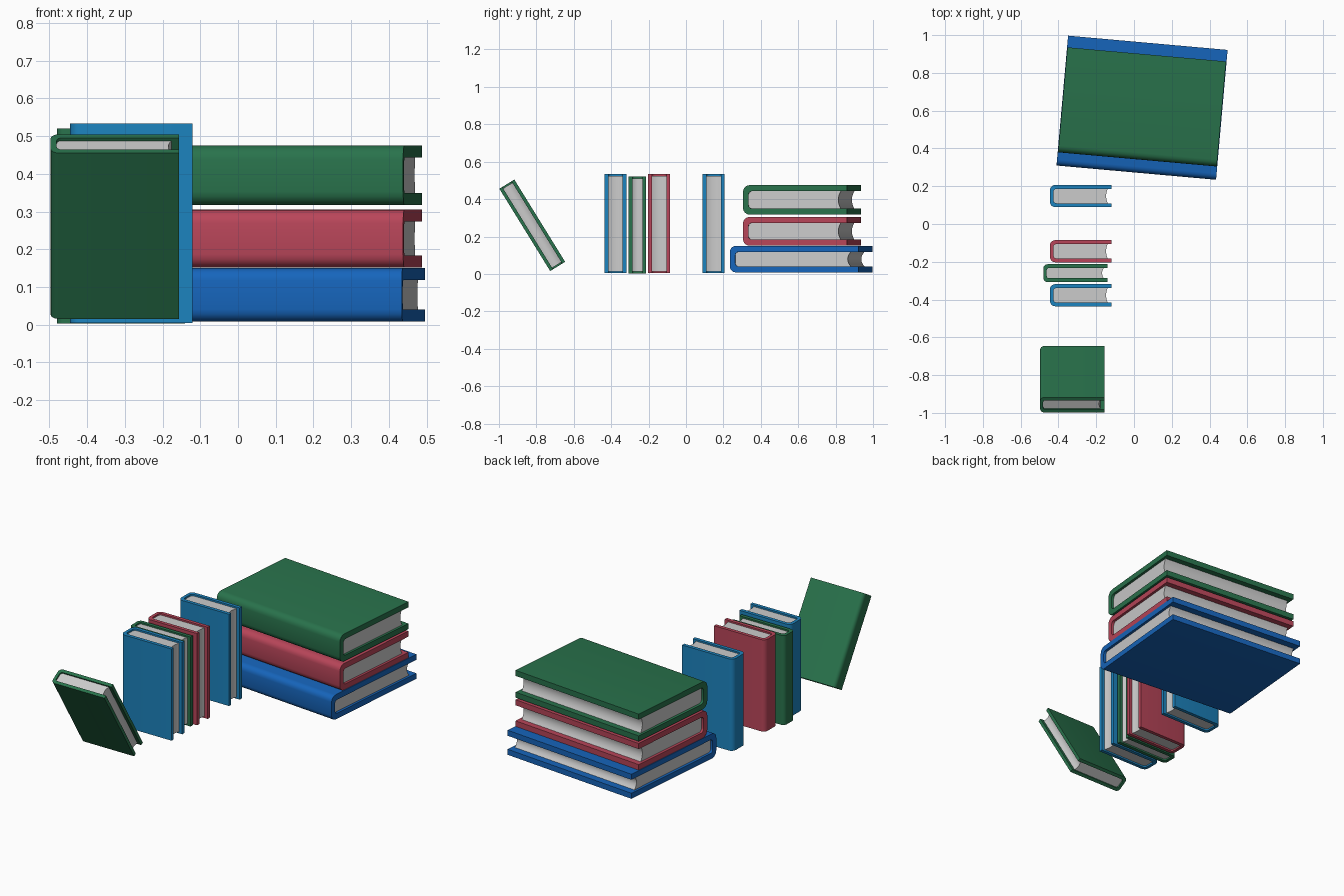
import bpy, bmesh
from math import radians, sin, cos, pi
from mathutils import Matrix

if "Cube" in bpy.data.objects:
    bpy.data.objects.remove(bpy.data.objects["Cube"])


def material(name, rgb):
    m = bpy.data.materials.new(name)
    m.diffuse_color = (*rgb, 1)
    m.use_nodes = True
    m.node_tree.nodes["Principled BSDF"].inputs["Base Color"].default_value = m.diffuse_color
    return m


GREEN = material("green", (0.022, 0.17, 0.072))
RED = material("red", (0.48, 0.06, 0.10))
BLUE = material("blue", (0.008, 0.13, 0.50))
SKY = material("sky_blue", (0.012, 0.23, 0.52))


def corner(cx, cy, r, a0, a1, n=4):
    return [(cx + r * cos(a0 + (a1 - a0) * i / n), cy + r * sin(a0 + (a1 - a0) * i / n))
            for i in range(n + 1)]


def spine_end(x, half, r):
    # rounded spine side, running from the +y board round to the -y board
    return (corner(x + r, half - r, r, pi / 2, pi)
            + corner(x + r, -half + r, r, pi, 1.5 * pi))


def prism(name, profile, height, matrix, mat=None):
    bm = bmesh.new()
    face = bm.faces.new([bm.verts.new((x, y, -height / 2)) for x, y in profile])
    ext = bmesh.ops.extrude_face_region(bm, geom=[face])
    bmesh.ops.translate(bm, vec=(0, 0, height),
                        verts=[v for v in ext["geom"] if isinstance(v, bmesh.types.BMVert)])
    bmesh.ops.recalc_face_normals(bm, faces=bm.faces)
    bmesh.ops.triangulate(bm, faces=[f for f in bm.faces if len(f.verts) > 4])
    me = bpy.data.meshes.new(name)
    bm.to_mesh(me)
    bm.free()
    me.transform(matrix)
    ob = bpy.data.objects.new(name, me)
    bpy.context.collection.objects.link(ob)
    if mat:
        me.materials.append(mat)
    bpy.ops.object.select_all(action='DESELECT')
    ob.select_set(True)
    bpy.context.view_layer.objects.active = ob
    bpy.ops.object.shade_smooth_by_angle(angle=radians(35))


def book(name, mat, depth, thick, height, board, matrix):
    # spine at local x = 0, boards facing +-y, height along z
    h, hi = thick / 2, thick / 2 - board
    outer, inner = spine_end(0, h, thick * 0.23), spine_end(board * 0.9, hi, hi * 0.45)
    cover = [(depth, h)] + outer + [(depth, -h), (depth, -hi)] + inner[::-1] + [(depth, hi)]
    prism(name + "_cover", cover, height, matrix, mat)
    # page block with a hollow fore edge
    edge, dip = depth * 0.94, depth * 0.025
    fore = [(edge - dip * (1 - t * t), hi * t) for t in (-1, -.75, -.5, -.25, 0, .25, .5, .75, 1)]
    prism(name + "_pages", inner + fore, height * 0.965, matrix)


# upright books
for name, mat, x, y, z, d, t, h in [
        ("upright_blue", SKY, -0.445, -0.377, 0.269, 0.325, 0.117, 0.53),
        ("upright_green", GREEN, -0.48, -0.26, 0.262, 0.34, 0.094, 0.517),
        ("upright_red", RED, -0.445, -0.144, 0.269, 0.325, 0.117, 0.53),
        ("upright_blue_apart", SKY, -0.445, 0.148, 0.269, 0.325, 0.117, 0.53)]:
    book(name, mat, d, t, h, 0.02, Matrix.Translation((x, y, z)))

# leaning book
book("leaning_green", GREEN, 0.341, 0.094, 0.517, 0.018,
     Matrix.Translation((-0.497, -0.822, 0.26)) @ Matrix.Rotation(radians(31.7), 4, 'X'))

# stack lying flat: depth -> y, thickness -> z, height -> x, turned slightly
LIE = Matrix(((0, 0, 1, 0), (1, 0, 0, 0), (0, 1, 0, 0), (0, 0, 0, 1)))
TURN = Matrix.Rotation(radians(-5.1), 4, 'Z')
for name, mat, x, y, z, d, t, h in [
        ("stack_blue", BLUE, 0.012, 0.272, 0.079, 0.69, 0.142, 0.848),
        ("stack_red", RED, 0.018, 0.342, 0.228, 0.558, 0.154, 0.843),
        ("stack_green", GREEN, 0.018, 0.342, 0.396, 0.558, 0.158, 0.843)]:
    book(name, mat, d, t, h, 0.032, Matrix.Translation((x, y, z)) @ TURN @ LIE)
